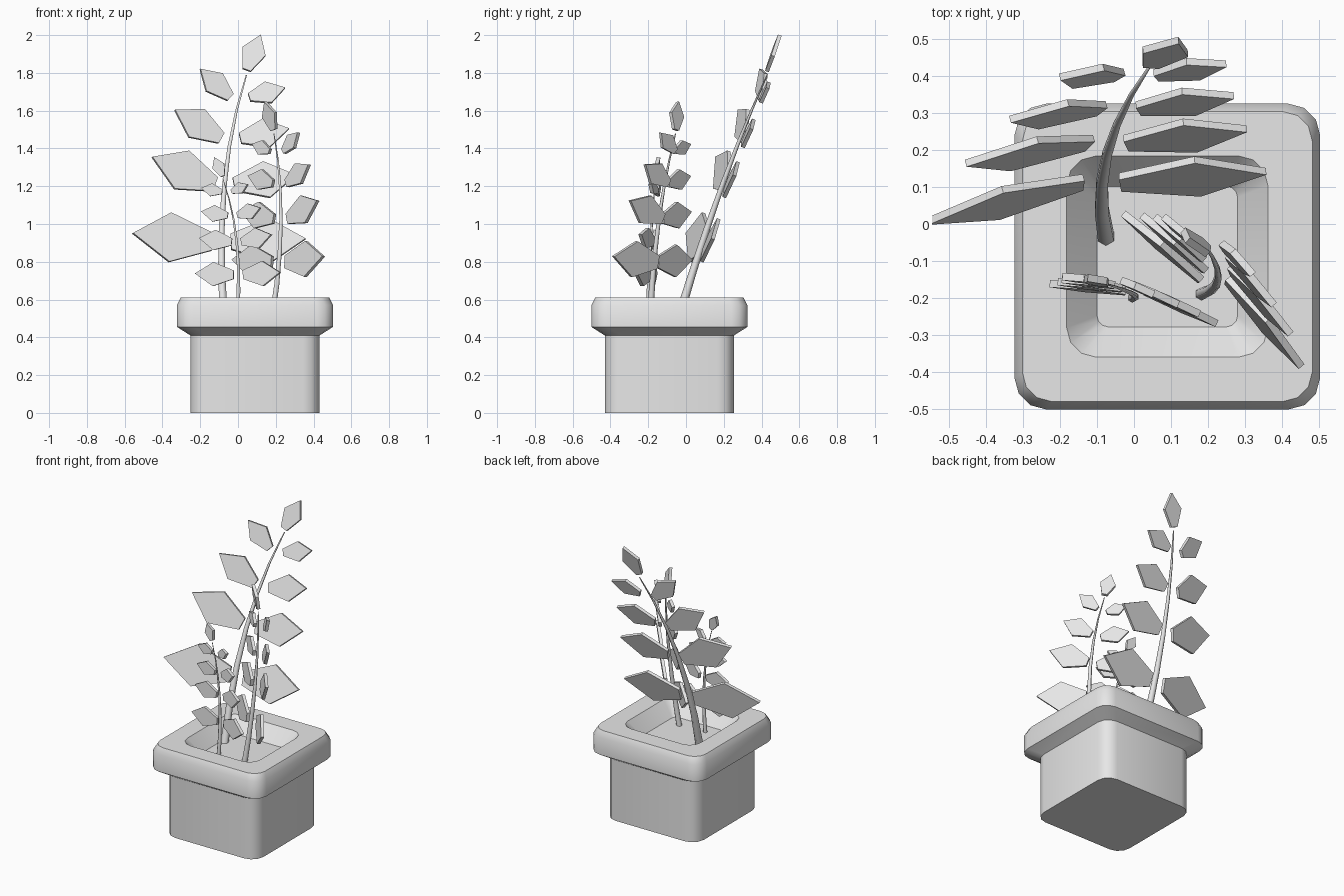
import bpy, bmesh, math
from mathutils import Vector

cube = bpy.data.objects.get("Cube")
if cube:
    bpy.data.objects.remove(cube, do_unlink=True)

shade = (0.8, 0.8, 0.8, 1)
grey = bpy.data.materials.new("plain grey")
grey.use_nodes = True
grey.diffuse_color = shade
grey.node_tree.nodes["Principled BSDF"].inputs["Base Color"].default_value = shade


def loft(name, rings, smooth_angle=None):
    """Skin a list of equally long point rings and cap both ends."""
    bm = bmesh.new()
    loops = [[bm.verts.new(point) for point in ring] for ring in rings]
    count = len(loops[0])
    for low, high in zip(loops, loops[1:]):
        for i in range(count):
            j = (i + 1) % count
            bm.faces.new((low[i], low[j], high[j], high[i]))
    bm.faces.new(loops[0][::-1])
    bm.faces.new(loops[-1])
    bmesh.ops.recalc_face_normals(bm, faces=bm.faces)
    mesh = bpy.data.meshes.new(name)
    bm.to_mesh(mesh)
    bm.free()
    mesh.materials.append(grey)
    obj = bpy.data.objects.new(name, mesh)
    bpy.context.collection.objects.link(obj)
    if smooth_angle:
        bpy.ops.object.select_all(action='DESELECT')
        obj.select_set(True)
        bpy.context.view_layer.objects.active = obj
        bpy.ops.object.shade_smooth_by_angle(angle=math.radians(smooth_angle))


def rounded_square(half, radius, z, steps=3):
    """Square ring with rounded corners around the pot's axis."""
    ring = []
    for corner in range(4):
        start = corner * math.pi / 2
        middle = start + math.pi / 4
        cx = math.copysign(half - radius, math.cos(middle))
        cy = math.copysign(half - radius, math.sin(middle))
        for step in range(steps + 1):
            angle = start + step / steps * math.pi / 2
            ring.append((0.09 + cx + radius * math.cos(angle),
                         -0.088 + cy + radius * math.sin(angle), z))
    return ring


def curve_point(path, t):
    """Point on the quadratic curve through start, control and tip."""
    start, control, tip = (Vector(p) for p in path)
    return start.lerp(control, t).lerp(control.lerp(tip, t), t)


def stem(name, path, radius, segments=6, sides=6):
    """Tapering stem along a curved path."""
    rings = []
    for k in range(segments + 1):
        t = k / segments
        width = radius * (1 - 0.85 * t)
        turns = [math.tau * (i + 0.5) / sides for i in range(sides)]
        rings.append([curve_point(path, t) + width * Vector((math.cos(a), math.sin(a), 0))
                      for a in turns])
    loft(name, rings, smooth_angle=65)


def leaf(name, base, reach, rise, slope, thickness=0.02):
    """Flat five-sided leaf in a plane whose depth follows x and z by the slope."""
    across, up = slope
    axis = Vector((reach, across * reach + up * rise, rise))
    normal = Vector((across, -1, up)).normalized()
    side = normal.cross(axis)
    outline = [(1, 0), (0.53, 0.31), (0, 0.11), (0, -0.11), (0.53, -0.31)]
    flat = [base + axis * u + side * v for u, v in outline]
    loft(name, [[p + normal * offset for p in flat]
                for offset in (-thickness / 2, thickness / 2)])


def leaf_row(name, path, radius, slope, reaches, lift, pairs=4):
    """Leaves up one side of a stem, shrinking towards its tip."""
    first, last = reaches
    for k in range(pairs):
        u = k / (pairs - 1)
        reach = first + (last - first) * u
        rise = lift * min(1, 0.3 + 2 * u)
        gap = Vector((math.copysign(2 * radius, reach), radius, 0))
        base = curve_point(path, 0.28 + 0.61 * u ** 0.9) + gap
        leaf(f"{name}_{k + 1}", base, reach, rise, slope)


def plant(name, path, radius, left, right, top):
    """Stem with a row of leaves on each side and one leaf above the tip."""
    stem(name + "_stem", path, radius)
    leaf_row(name + "_left_leaf", path, radius, *left)
    leaf_row(name + "_right_leaf", path, radius, *right)
    leaf(name + "_top_leaf", Vector(path[-1]) + Vector((0, 0, radius)), *top)


# Pot: body, flared rim and sloping inner wall down to the soil level
profile = [(0.342, 0.085, 0), (0.342, 0.085, 0.41), (0.413, 0.085, 0.455),
           (0.413, 0.085, 0.57), (0.392, 0.08, 0.612), (0.272, 0.08, 0.612),
           (0.19, 0.03, 0.52)]
loft("pot", [rounded_square(*level) for level in profile], smooth_angle=35)

# Tall plant at the back, leaning backwards
plant("tall", [(-0.075, -0.04, 0.5), (-0.13, 0.185, 1.255), (0.045, 0.43, 1.79)],
      radius=0.025,
      left=((0.06, 0.4), (0.395, 0.19), 0.05),
      right=((0.28, 0.27), (-0.42, -0.16), 0.15),
      top=(0.075, 0.185, (0.05, 0.34)))

# Middle plant, its leaves set diagonally
plant("middle", [(0.18, -0.19, 0.5), (0.27, -0.165, 1.05), (0.19, -0.055, 1.48)],
      radius=0.018,
      left=((-1.2, 0.2), (0.2, 0.08), 0.1),
      right=((-0.85, 0.1), (-0.21, -0.09), 0.04),
      top=(-0.045, 0.15, (-0.9, -0.2)))

# Small plant at the front
plant("small", [(-0.005, -0.2, 0.5), (0.03, -0.195, 0.93), (-0.08, -0.16, 1.24)],
      radius=0.013,
      left=((-0.45, 0.06), (0.195, 0.085), 0.04),
      right=((-0.1, 0.06), (-0.205, -0.11), 0.02),
      top=(-0.045, 0.1, (-0.1, 0.1)))
